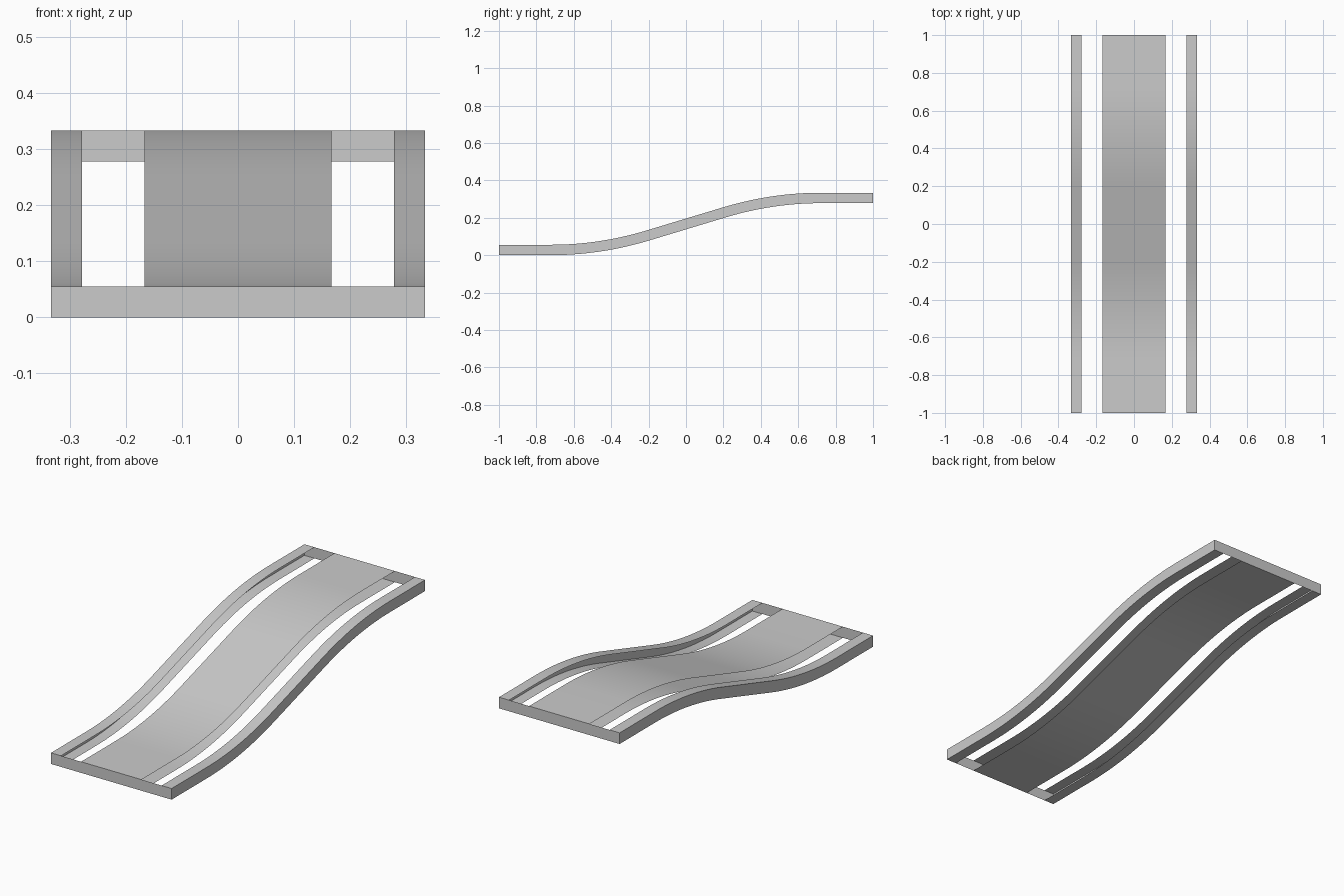
import bpy, bmesh, math

if "Cube" in bpy.data.objects:
    bpy.data.objects.remove(bpy.data.objects["Cube"])

LENGTH_HALF, RISE, THICK = 1.0, 0.278, 0.0555
BELT_HALF, RAIL_IN, RAIL_OUT = 0.167, 0.278, 0.3333
FLAT, RAMP = 0.72, 0.20      # curve starts at |y| = FLAT, straight slope inside |y| = RAMP
SLOPE = RISE / (FLAT + RAMP)


def mid(y):
    """Height and slope of the S-shaped centre line."""
    a = abs(y)
    if a <= RAMP:
        h, s = SLOPE * a, SLOPE
    elif a >= FLAT:
        h, s = RISE / 2, 0.0
    else:
        d = FLAT - a
        s = SLOPE * d / (FLAT - RAMP)
        h = RISE / 2 - s * d / 2
    return RISE / 2 + THICK / 2 + math.copysign(h, y), s


def profile(side):
    """Top (+1) or bottom (-1) curve, offset square to the centre line."""
    n = 14
    arc = [FLAT - (FLAT - RAMP) * i / n for i in range(n + 1)]
    ys = [-LENGTH_HALF] + [-a for a in arc] + arc[::-1] + [LENGTH_HALF]
    pts = []
    for y in ys:
        z, s = mid(y)
        k = side * THICK / 2 / math.hypot(1, s)
        pts.append((y - s * k, z + k))
    return pts


TOP, BOTTOM = profile(1), profile(-1)


def strips(name, sections):
    """Sheets swept along the track; each section is a pair of (x, curve) edges."""
    bm = bmesh.new()
    for (xa, ca), (xb, cb) in sections:
        a = [bm.verts.new((xa, y, z)) for y, z in ca]
        b = [bm.verts.new((xb, y, z)) for y, z in cb]
        for i in range(len(a) - 1):
            bm.faces.new((a[i], b[i], b[i + 1], a[i + 1]))
    bmesh.ops.remove_doubles(bm, verts=bm.verts, dist=1e-5)
    mesh = bpy.data.meshes.new(name)
    bm.to_mesh(mesh)
    bm.free()
    ob = bpy.data.objects.new(name, mesh)
    bpy.context.collection.objects.link(ob)
    bpy.context.view_layer.objects.active = ob
    ob.select_set(True)
    bpy.ops.object.shade_smooth_by_angle(angle=math.radians(30))
    ob.select_set(False)
    return ob


# Belt: upper and lower sheets, open along the sides
strips("belt", [((-BELT_HALF, TOP), (BELT_HALF, TOP)),
                ((BELT_HALF, BOTTOM), (-BELT_HALF, BOTTOM))])

# Side rails: top, outer wall and underside, open toward the belt
rail = strips("side_rails", [((RAIL_IN, TOP), (RAIL_OUT, TOP)),
                             ((RAIL_OUT, TOP), (RAIL_OUT, BOTTOM)),
                             ((RAIL_OUT, BOTTOM), (RAIL_IN, BOTTOM))])
rail.modifiers.new("mirror", 'MIRROR')

# Thin end plates closing the low and high ends
for name, y, z, d in (("low_end_plate", -LENGTH_HALF, 0.0, 1),
                      ("high_end_plate", LENGTH_HALF, RISE, -1)):
    mesh = bpy.data.meshes.new(name)
    x = RAIL_OUT * d
    mesh.from_pydata([(-x, y, z), (x, y, z), (x, y, z + THICK), (-x, y, z + THICK)],
                     [], [(0, 1, 2, 3)])
    bpy.context.collection.objects.link(bpy.data.objects.new(name, mesh))
